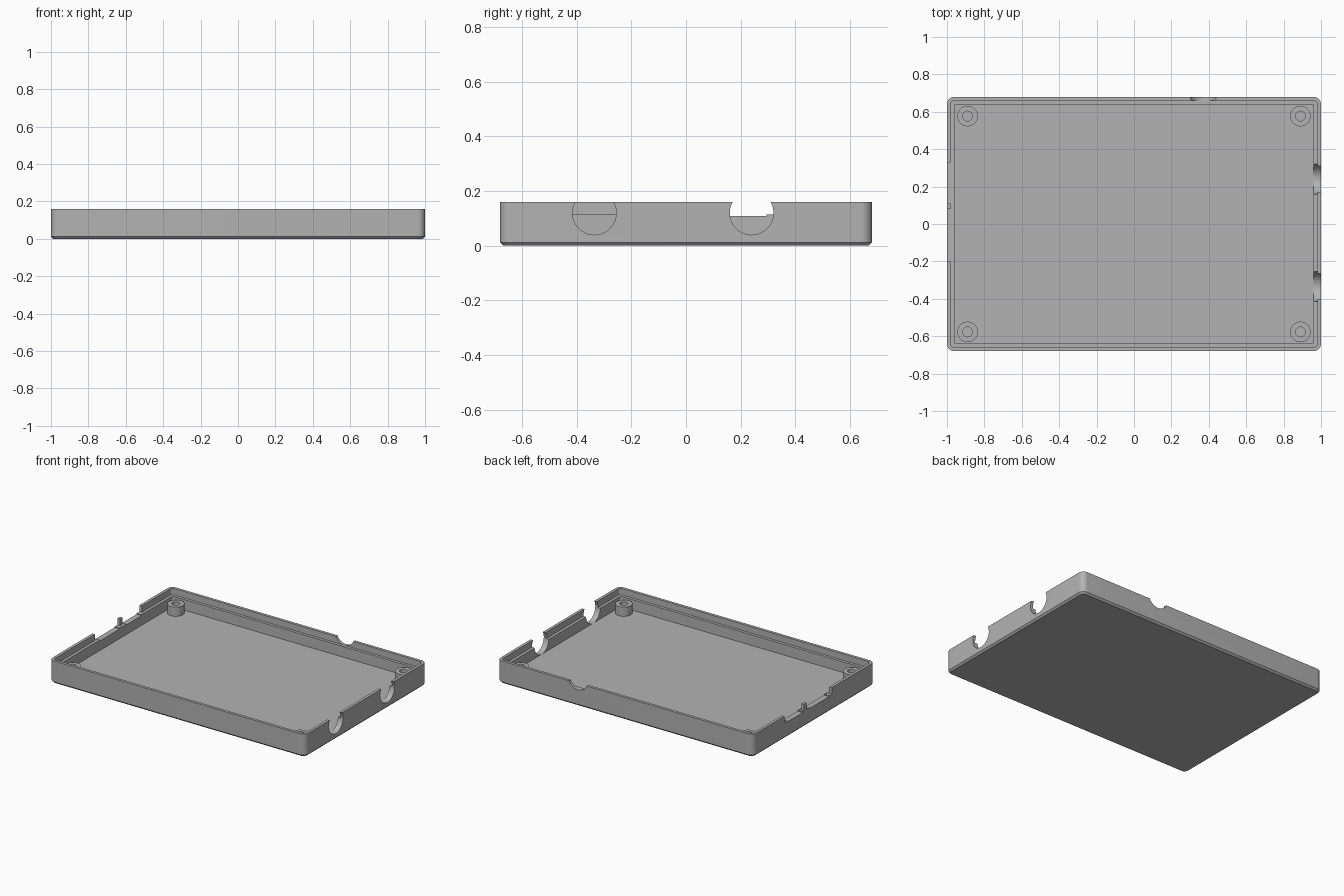
import bpy, bmesh, math

HALF_X, HALF_Y, TOP = 1.0, 0.68, 0.16
FLOOR, LEDGE = 0.04, 0.115
CORNER = 0.04

cube = bpy.data.objects.get("Cube")
if cube:
    bpy.data.objects.remove(cube, do_unlink=True)

grey = bpy.data.materials.new("plain grey")
grey.use_nodes = True
grey.diffuse_color = (0.45, 0.45, 0.45, 1)
grey.node_tree.nodes["Principled BSDF"].inputs["Base Color"].default_value = grey.diffuse_color


def loft(name, rings, cap=True, closed=False):
    """Skin a stack of equal-length point rings."""
    bm = bmesh.new()
    loops = [[bm.verts.new(p) for p in ring] for ring in rings]
    pairs = list(zip(loops, loops[1:]))
    if closed:
        pairs.append((loops[-1], loops[0]))
    n = len(loops[0])
    for a, b in pairs:
        for i in range(n):
            j = (i + 1) % n
            bm.faces.new((a[i], a[j], b[j], b[i]))
    if cap:
        bm.faces.new(loops[0][::-1])
        bm.faces.new(loops[-1])
    bmesh.ops.recalc_face_normals(bm, faces=bm.faces)
    mesh = bpy.data.meshes.new(name)
    bm.to_mesh(mesh)
    bm.free()
    mesh.materials.append(grey)
    obj = bpy.data.objects.new(name, mesh)
    bpy.context.collection.objects.link(obj)
    return obj


def rounded_ring(inset, z, steps=8):
    r = max(CORNER - inset, 0.008)
    cx, cy = HALF_X - inset - r, HALF_Y - inset - r
    pts = []
    for k, (sx, sy) in enumerate(((1, 1), (-1, 1), (-1, -1), (1, -1))):
        for i in range(steps + 1):
            a = (k + i / steps) * math.pi / 2
            pts.append((sx * cx + r * math.cos(a), sy * cy + r * math.sin(a), z))
    return pts


def circle_ring(x, y, r, z, n=40):
    return [(x + r * math.cos(i * math.tau / n), y + r * math.sin(i * math.tau / n), z)
            for i in range(n)]


def cutter_box(name, x0, x1, y0, y1, z0, z1=0.3):
    return loft(name, [[(x0, y0, z), (x1, y0, z), (x1, y1, z), (x0, y1, z)] for z in (z0, z1)])


def cutter_round(name, centre, radius, axis):
    """Cylinder lying along x or y, reaching through one wall."""
    cx, cy, cz = centre
    rings = []
    for d in (-0.08, 0.08):
        ring = circle_ring(0, 0, radius, 0, 64)
        if axis == "x":
            rings.append([(cx + d, cy + u, cz + v) for u, v, _ in ring])
        else:
            rings.append([(cx + u, cy + d, cz + v) for u, v, _ in ring])
    return loft(name, rings)


# Tray: chamfered base, outer wall, rim, ledge and floor in one section
section = [(0.012, 0), (0, 0.012), (0, TOP), (0.02, TOP),
           (0.02, LEDGE), (0.04, LEDGE), (0.04, FLOOR)]
tray = loft("tray", [rounded_ring(i, z) for i, z in section])

cutters = [
    # Round cable openings in the right-hand wall
    cutter_round("cable_cutter_front", (HALF_X, -0.335, 0.12), 0.08, "x"),
    cutter_round("cable_cutter_back", (HALF_X, 0.24, 0.12), 0.08, "x"),
    # Shallow notch in the back rim
    cutter_round("notch_cutter", (0.37, HALF_Y, 0.19), 0.075, "y"),
    # Two rim slots with a thin post left between them
    cutter_box("slot_cutter_front", -1.1, -0.97, -0.2, 0.08, LEDGE - 0.001),
    cutter_box("slot_cutter_back", -1.1, -0.97, 0.11, 0.33, LEDGE - 0.001),
    # Lower seats inside the slots
    cutter_box("seat_cutter_front", -1.1, -0.9, -0.17, 0.05, 0.108),
    cutter_box("seat_cutter_back", -1.1, -0.9, 0.125, 0.295, 0.108),
]
for cutter in cutters:
    mod = tray.modifiers.new(cutter.name, "BOOLEAN")
    mod.operation = "DIFFERENCE"
    mod.solver = "EXACT"
    mod.object = cutter

# Bake the cuts, then drop the cutters
evaluated = tray.evaluated_get(bpy.context.evaluated_depsgraph_get())
cut_mesh = bpy.data.meshes.new_from_object(evaluated)
tray.modifiers.clear()
tray.data = cut_mesh
for cutter in cutters:
    bpy.data.objects.remove(cutter, do_unlink=True)

# Hollow screw bosses in the corners
parts = [tray]
for side, sx in (("left", 1), ("right", -1)):
    for end, sy in (("front", -1), ("back", 1)):
        x, y = sx * 0.89, sy * 0.577
        rings = [circle_ring(x, y, r, z) for r, z in
                 ((0.055, FLOOR), (0.055, 0.105), (0.026, 0.105), (0.026, FLOOR))]
        parts.append(loft(f"screw_boss_{end}_{side}", rings, cap=False))

# Smooth the rounded surfaces, keep the edges crisp
bpy.ops.object.select_all(action="DESELECT")
for part in parts:
    part.select_set(True)
bpy.context.view_layer.objects.active = tray
bpy.ops.object.shade_smooth_by_angle(angle=math.radians(30))
